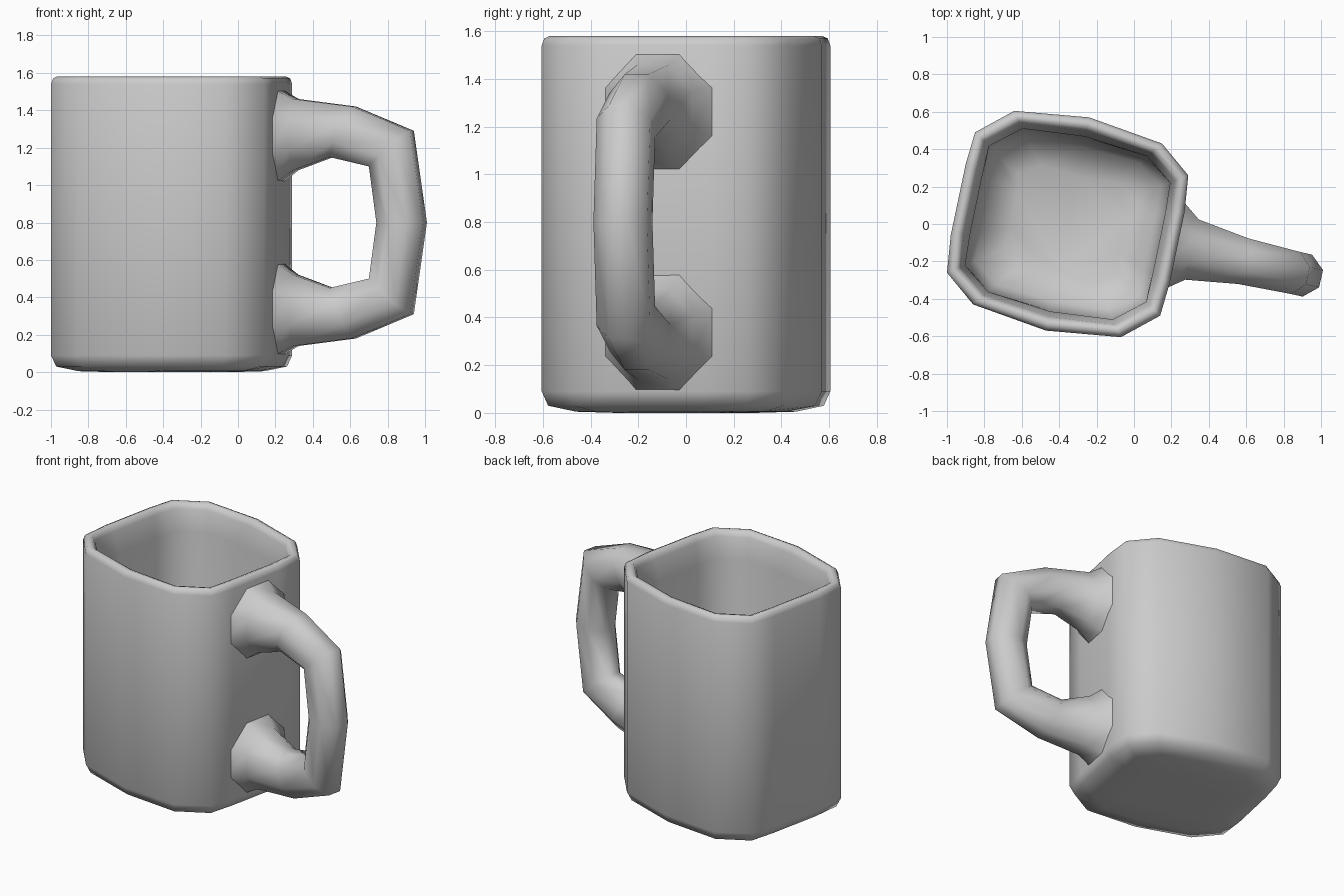
import bpy, bmesh, math
from mathutils import Vector

if "Cube" in bpy.data.objects:
    bpy.data.objects.remove(bpy.data.objects["Cube"])

clay = bpy.data.materials.new("light grey glaze")
clay.use_nodes = True
GREY = (0.6, 0.6, 0.6, 1)
clay.diffuse_color = GREY
clay.node_tree.nodes["Principled BSDF"].inputs["Base Color"].default_value = GREY


def loft(name, rings, cap_ends, angle):
    """Skin a list of equal closed rings and shade the result smooth."""
    bm = bmesh.new()
    loops = [[bm.verts.new(p) for p in ring] for ring in rings]
    n = len(loops[0])
    for a, b in zip(loops, loops[1:]):
        for i in range(n):
            j = (i + 1) % n
            bm.faces.new((a[i], a[j], b[j], b[i]))
    if cap_ends:
        bm.faces.new(loops[0])
        bm.faces.new(loops[-1])
    bmesh.ops.recalc_face_normals(bm, faces=bm.faces)
    mesh = bpy.data.meshes.new(name)
    bm.to_mesh(mesh)
    bm.free()
    mesh.materials.append(clay)
    obj = bpy.data.objects.new(name, mesh)
    bpy.context.collection.objects.link(obj)
    bpy.ops.object.select_all(action="DESELECT")
    bpy.context.view_layer.objects.active = obj
    obj.select_set(True)
    bpy.ops.object.shade_smooth_by_angle(angle=math.radians(angle))
    return obj


# Cup: rounded-square outline, half given and turned by 180 degrees
CENTRE = Vector((-0.355, 0))
half = [Vector(p) - CENTRE for p in (
    (-0.98, -0.06), (-1, -0.26), (-0.86, -0.43), (-0.47, -0.57),
    (-0.07, -0.605), (0.14, -0.49), (0.19, -0.32))]
outline = half + [-p for p in half]

# Wall profile (inset, height) from the base, over the rim, to the inner floor
profile = [(0.35, 0), (0.16, 0.005), (0.03, 0.03), (0, 0.09), (0, 1.54),
           (0.012, 1.57), (0.035, 1.58), (0.06, 1.572), (0.075, 1.54),
           (0.105, 1.4), (0.11, 0.35), (0.16, 0.17), (0.32, 0.1)]


def cup_ring(inset, z):
    pts = [CENTRE + p * (1 - inset / p.length) for p in outline]
    return [(p.x, p.y, z) for p in pts]


loft("cup", [cup_ring(*s) for s in profile], True, 60)

# Handle: stations of outer point, inner point (x, z) and half width
ROOT = Vector((0.235, -0.12, 0))
OUT = Vector((0.975, -0.22, 0))
SIDE = Vector((0.22, 0.975, 0))
MID = 0.8
upper = [((0.2, 1.52), (0.2, 1.0), 0.25),
         ((0.31, 1.46), (0.31, 1.08), 0.165),
         ((0.62, 1.42), (0.5, 1.15), 0.125),
         ((0.93, 1.29), (0.71, 1.1), 0.115),
         ((1.0, MID), (0.75, MID), 0.115)]


def flip(p):
    return (p[0], 2 * MID - p[1])


stations = upper + [(flip(a), flip(b), w) for a, b, w in reversed(upper[:-1])]


def handle_ring(outer, inner, width, sides=8):
    a, b = Vector(outer), Vector(inner)
    ring = []
    for i in range(sides):
        t = math.tau * (i + 0.5) / sides
        k = 1 / math.cos(math.pi / sides)
        q = (a + b) / 2 + (a - b) / 2 * math.cos(t) * k
        along = (q.x - ROOT.x) / OUT.x
        ring.append(ROOT + OUT * along + SIDE * width * math.sin(t) * k + Vector((0, 0, q.y)))
    return ring


loft("handle", [handle_ring(*s) for s in stations], True, 80)
